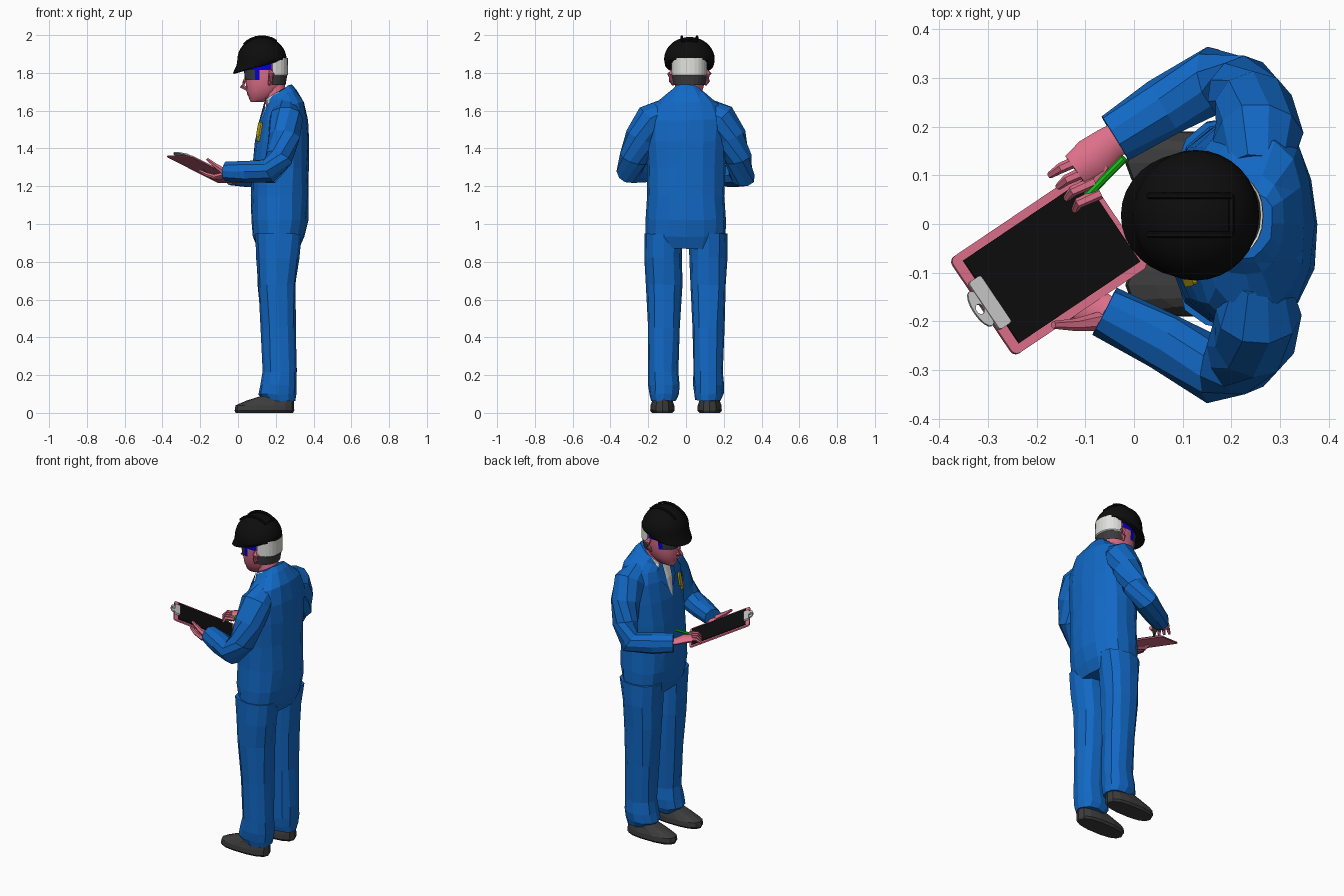
import bpy, bmesh, random
from math import sin, cos, pi, sqrt
from mathutils import Vector, Matrix
from mathutils.bvhtree import BVHTree

random.seed(3)
if "Cube" in bpy.data.objects:
    bpy.data.objects.remove(bpy.data.objects["Cube"])


def material(name, r, g, b):
    m = bpy.data.materials.new(name)
    m.use_nodes = True
    m.diffuse_color = (r, g, b, 1)
    m.node_tree.nodes["Principled BSDF"].inputs["Base Color"].default_value = (r, g, b, 1)
    return m


CLOTH = material("overall_blue", .006, .14, .56)
SKIN = material("skin_pink", .72, .16, .25)
BLACK = material("black", .004, .004, .004)
CHARCOAL = material("charcoal", .045, .045, .045)
WHITE = material("white", .75, .75, .73)
YELLOW = material("badge_yellow", .55, .4, .01)
GREEN = material("pen_green", .01, .6, .01)
VIVID = material("vivid_blue", 0, 0, .75)
SILVER = material("clip_grey", .58, .58, .58)


def finish(name, bm, mats, smooth=False):
    bmesh.ops.recalc_face_normals(bm, faces=bm.faces)
    mesh = bpy.data.meshes.new(name)
    bm.to_mesh(mesh)
    bm.free()
    ob = bpy.data.objects.new(name, mesh)
    bpy.context.collection.objects.link(ob)
    for m in mats:
        mesh.materials.append(m)
    if smooth:
        bpy.ops.object.select_all(action='DESELECT')
        ob.select_set(True)
        bpy.context.view_layer.objects.active = ob
        bpy.ops.object.shade_smooth_by_angle(angle=.7)
    return ob


def bridge(bm, rings, caps=True):
    n = len(rings[0])
    for a, b in zip(rings, rings[1:]):
        for i in range(n):
            j = (i + 1) % n
            bm.faces.new((a[i], a[j], b[j], b[i]))
    if caps:
        bm.faces.new(rings[0][::-1])
        bm.faces.new(rings[-1])


def loft(rows, n=14, cy=0, power=.85, jitter=0, caps=True):
    """Stack level ovals: z, centre x, radius x, radius y, optional tilt."""
    bm = bmesh.new()
    rings = []
    for z, cx, rx, ry, *tilt in rows:
        t = tilt[0] if tilt else 0
        ring = []
        for i in range(n):
            c, s = cos(2 * pi * i / n), sin(2 * pi * i / n)
            x = rx * abs(c) ** power * (1 if c > 0 else -1)
            y = ry * abs(s) ** power * (1 if s > 0 else -1)
            k = [random.uniform(-jitter, jitter) for _ in range(3)]
            ring.append(bm.verts.new((cx + x + k[0], cy + y + k[1], z + t * x + k[2])))
        rings.append(ring)
    bridge(bm, rings, caps)
    return bm


def tube(bm, points, radii, n=8, flat=1, jitter=0):
    """Sweep a round section along points; flat squashes it vertically."""
    pts = [Vector(p) for p in points]
    rings = []
    for i, (p, r) in enumerate(zip(pts, radii)):
        d = (pts[min(i + 1, len(pts) - 1)] - pts[max(i - 1, 0)]).normalized()
        ref = Vector((0, 0, 1)) if abs(d.z) < .95 else Vector((1, 0, 0))
        side = d.cross(ref).normalized()
        up = side.cross(d)
        rings.append([bm.verts.new(p + (side * cos(a) + up * sin(a) * flat)
                      * (r + random.uniform(-jitter, jitter)))
                      for a in (2 * pi * k / n for k in range(n))])
    bridge(bm, rings)


def slab(name, mat, frame, centre, size, bevel=0):
    bm = bmesh.new()
    bmesh.ops.create_cube(bm, size=1)
    bmesh.ops.scale(bm, vec=size, verts=bm.verts)
    if bevel:
        upright = [e for e in bm.edges if abs(e.verts[0].co.z - e.verts[1].co.z) > size[2] / 2]
        bmesh.ops.bevel(bm, geom=upright, offset=bevel, segments=3, affect='EDGES', profile=.5)
    bmesh.ops.translate(bm, vec=centre, verts=bm.verts)
    bm.transform(frame)
    return finish(name, bm, [mat])


def axes(origin, u, v, n):
    m = Matrix((u, v, n)).transposed().to_4x4()
    m.translation = origin
    return m


# Overall torso, with the open shirt V cut into the chest
bm = loft([(.87, .215, .11, .19), (.93, .215, .135, .212), (1.02, .22, .15, .213),
           (1.15, .222, .152, .205), (1.3, .225, .148, .208), (1.44, .235, .142, .215),
           (1.55, .243, .125, .215), (1.625, .245, .105, .18, .2),
           (1.675, .23, .078, .105, .5), (1.7, .215, .07, .072, .6)],
          n=16, jitter=.004)
V_LOW, V_SLOPE = 1.44, .3
for s in (-1, 1):
    bmesh.ops.bisect_plane(bm, geom=bm.verts[:] + bm.edges[:] + bm.faces[:],
                           plane_co=(0, 0, V_LOW), plane_no=(0, s, -V_SLOPE))
for f in bm.faces:
    c = f.calc_center_median()
    if c.x < .2 and abs(c.y) < (c.z - V_LOW) * V_SLOPE:
        f.material_index = 1
chest = BVHTree.FromBMesh(bm)
finish("overall_torso", bm, [CLOTH, WHITE])

# Collar flaps beside the V
for s, side in ((-1, "left"), (1, "right")):
    bm = bmesh.new()
    rim = []
    for z, y in ((1.66, .05), (1.63, .085), (1.56, .075), (1.5, .025)):
        p, normal, *_ = chest.find_nearest(Vector((.08, s * y, z)))
        rim.append(bm.verts.new(p + normal * .006))
    bm.faces.new(rim)
    finish(side + "_lapel", bm, [CLOTH])

# Trouser legs and shoes
for s, side in ((-1, "left"), (1, "right")):
    bm = loft([(.065, .222, .082, .066), (.1, .208, .1, .078), (.15, .215, .094, .082),
               (.22, .222, .088, .08), (.45, .214, .092, .086), (.68, .206, .1, .096),
               (.82, .21, .112, .1), (.95, .215, .125, .1)],
              n=12, cy=s * .118, jitter=.004)
    for v in bm.verts:
        if v.co.y * s < .012:
            v.co.y = s * .012
    finish(side + "_trouser_leg", bm, [CLOTH])
    bm = loft([(0, .14, .152, .055), (.012, .14, .158, .066), (.04, .142, .155, .064),
               (.065, .17, .125, .055), (.1, .225, .07, .05)], n=14, cy=s * .125, power=.8)
    finish(side + "_shoe", bm, [CHARCOAL])

# Sleeves
for s, side, lift, reach in ((-1, "left", .015, -.02), (1, "right", -.008, 0)):
    bm = bmesh.new()
    tube(bm, [(.255, s * .11, 1.6), (.255, s * .18, 1.56), (.245, s * .235, 1.46),
              (.22, s * .275, 1.35), (.165, s * .298, 1.265 + lift),
              (.06, s * .24, 1.262 + lift), (-.04 + reach, s * .178, 1.265 + lift)],
         [.065, .09, .085, .075, .068, .062, .053], n=10, jitter=.004)
    finish(side + "_sleeve", bm, [CLOTH])

# Right hand, writing: palm, fingers, thumb
bm = bmesh.new()
tube(bm, [(-.01, .19, 1.258), (-.05, .165, 1.265), (-.085, .135, 1.278), (-.12, .11, 1.28)],
     [.03, .036, .044, .036], flat=.45)
for i in range(4):
    y = .135 - i * .024
    x = -.105 + i * .012
    tube(bm, [(x, y, 1.28), (x - .045, y - .02, 1.284), (x - .068 + i * .005, y - .035, 1.262)],
         [.012, .011, .007], n=6)
tube(bm, [(-.06, .12, 1.275), (-.08, .085, 1.275), (-.1, .065, 1.265)], [.016, .012, .008], n=6)
finish("right_hand", bm, [SKIN], True)

# Left hand, supporting the board from below with the thumb along its edge
bm = bmesh.new()
tube(bm, [(-.02, -.2, 1.275), (-.065, -.18, 1.262), (-.105, -.165, 1.25), (-.13, -.15, 1.25)],
     [.03, .038, .042, .034], flat=.45)
for i in range(4):
    y = -.185 + i * .023
    tube(bm, [(-.12, y, 1.25), (-.165, y + .008, 1.262), (-.205 + i * .006, y + .02, 1.283)],
         [.012, .011, .007], n=6)
tube(bm, [(-.07, -.2, 1.275), (-.12, -.207, 1.31), (-.165, -.207, 1.345)], [.02, .013, .008], n=6)
finish("left_hand", bm, [SKIN], True)

# Clipboard with page and clip
u = Vector((.275, .185, -.14)).normalized()
v = Vector((-.56, .83, 0)).normalized()
board = axes((-.175, -.08, 1.29), u, v, u.cross(v))
slab("clipboard", SKIN, board, (0, 0, 0), (.36, .24, .008), .014)
slab("page", BLACK, board, (.005, 0, .006), (.325, .205, .004))
slab("clip_plate", SILVER, board, (-.164, 0, .012), (.032, .116, .009), .006)
bm = bmesh.new()
outer, inner = [], []
for i in range(16):
    c, s = cos(2 * pi * i / 16), sin(2 * pi * i / 16)
    outer.append((-.188 + .016 * c, .042 * s))
    inner.append((-.19 + .009 * c, .011 * s))
bridge(bm, [[bm.verts.new((x, y, z)) for x, y in shape]
            for shape, z in ((inner, .007), (outer, .007), (outer, .014), (inner, .014),
                             (inner, .007))], caps=False)
bmesh.ops.remove_doubles(bm, verts=bm.verts, dist=.0001)
bm.transform(board)
finish("clip_tab", bm, [SILVER])

# Pen
bm = bmesh.new()
tube(bm, [(-.108, .045, 1.268), (-.02, .135, 1.315)], [.008, .008])
finish("pen", bm, [GREEN])
bm = bmesh.new()
tube(bm, [(-.12, .033, 1.262), (-.108, .045, 1.268)], [.002, .007])
finish("pen_tip", bm, [CHARCOAL])

# Chest badge
p, normal, *_ = chest.find_nearest(Vector((.08, -.115, 1.51)))
across = Vector((0, 0, 1)).cross(normal).normalized()
badge = axes(p + normal * .008, across, normal.cross(across), normal)
slab("badge", YELLOW, badge, (0, 0, 0), (.045, .075, .009), .01)
slab("badge_tag", YELLOW, badge, (.008, -.045, 0), (.026, .04, .009))

# Neck, head, nose and ears
HY = .018
bm = bmesh.new()
tube(bm, [(.215, .01, 1.6), (.2, .012, 1.68), (.175, HY, 1.77)], [.062, .06, .062], n=12)
finish("neck", bm, [SKIN], True)
bm = loft([(1.645, .098, .03, .025), (1.66, .115, .055, .045), (1.7, .132, .086, .068),
           (1.74, .142, .1, .08), (1.79, .147, .105, .087), (1.88, .145, .1, .088)],
          n=18, cy=HY)
tube(bm, [(.05, HY, 1.785), (.035, HY, 1.755), (.022, HY, 1.728), (.05, HY, 1.715)],
     [.008, .012, .015, .012], n=6)
tube(bm, [(.055, HY - .025, 1.687), (.055, HY + .025, 1.687)], [.008, .008], n=6)
for s in (-1, 1):
    tube(bm, [(.165, HY + s * .085, 1.735), (.172, HY + s * .096, 1.76),
              (.178, HY + s * .1, 1.795), (.172, HY + s * .088, 1.815)],
         [.006, .014, .018, .008], n=6)
finish("head", bm, [SKIN], True)


def wrap(name, rows, keep, pick, mats):
    """Open band around the head, kept and coloured by rule."""
    bm = loft(rows, n=28, cy=HY, caps=False)
    drop = []
    for f in bm.faces:
        c = f.calc_center_median()
        if keep(c):
            f.material_index = pick(c)
        else:
            drop.append(f)
    bmesh.ops.delete(bm, geom=drop, context='FACES')
    finish(name, bm, mats)


# Hair at the back, and wraparound glasses
wrap("hair", [(1.735, .15, .102, .087), (1.785, .15, .11, .093),
              (1.79, .152, .114, .096), (1.88, .152, .112, .096)],
     lambda c: c.x > .185, lambda c: int(c.z > 1.785), [CHARCOAL, WHITE])
wrap("glasses", [(1.762, .142, .106, .088), (1.815, .146, .114, .094), (1.87, .146, .112, .096)],
     lambda c: c.x < .17 and (c.z > 1.8 or c.x < .12),
     lambda c: int(c.x > .085 or c.z > 1.815), [CHARCOAL, VIVID])

# Hard hat: brim, shell and crown ridges
HX, BASE, RISE = .127, 1.872, .118
dome = [(BASE + RISE * sin(a), HX, .13 * cos(a), .134 * cos(a))
        for a in (pi / 2 * k / 9 for k in range(9))]
dome.append((BASE + RISE, HX, .003, .003))
finish("hat_shell", loft([(1.832, .112, .132, .122, .28), (1.838, .112, .139, .128, .28),
                          (1.855, .124, .132, .132, .12)] + dome, n=32, cy=HY, power=1),
       [BLACK], True)


def crown(x, y, rise=.002):
    q = 1 - ((x - HX) / .13) ** 2 - (y / .134) ** 2
    return (x, HY + y, BASE + RISE * sqrt(max(q, 0)) + rise)


bm = bmesh.new()
for s in (-1, 1):
    tube(bm, [crown(.03 + .17 * k / 8, s * .04, .008) for k in range(9)], [.007] * 9, n=6)
tube(bm, [crown(.2, .04 * k / 2) for k in range(-2, 3)], [.007] * 5, n=6)
finish("hat_ridges", bm, [BLACK])
